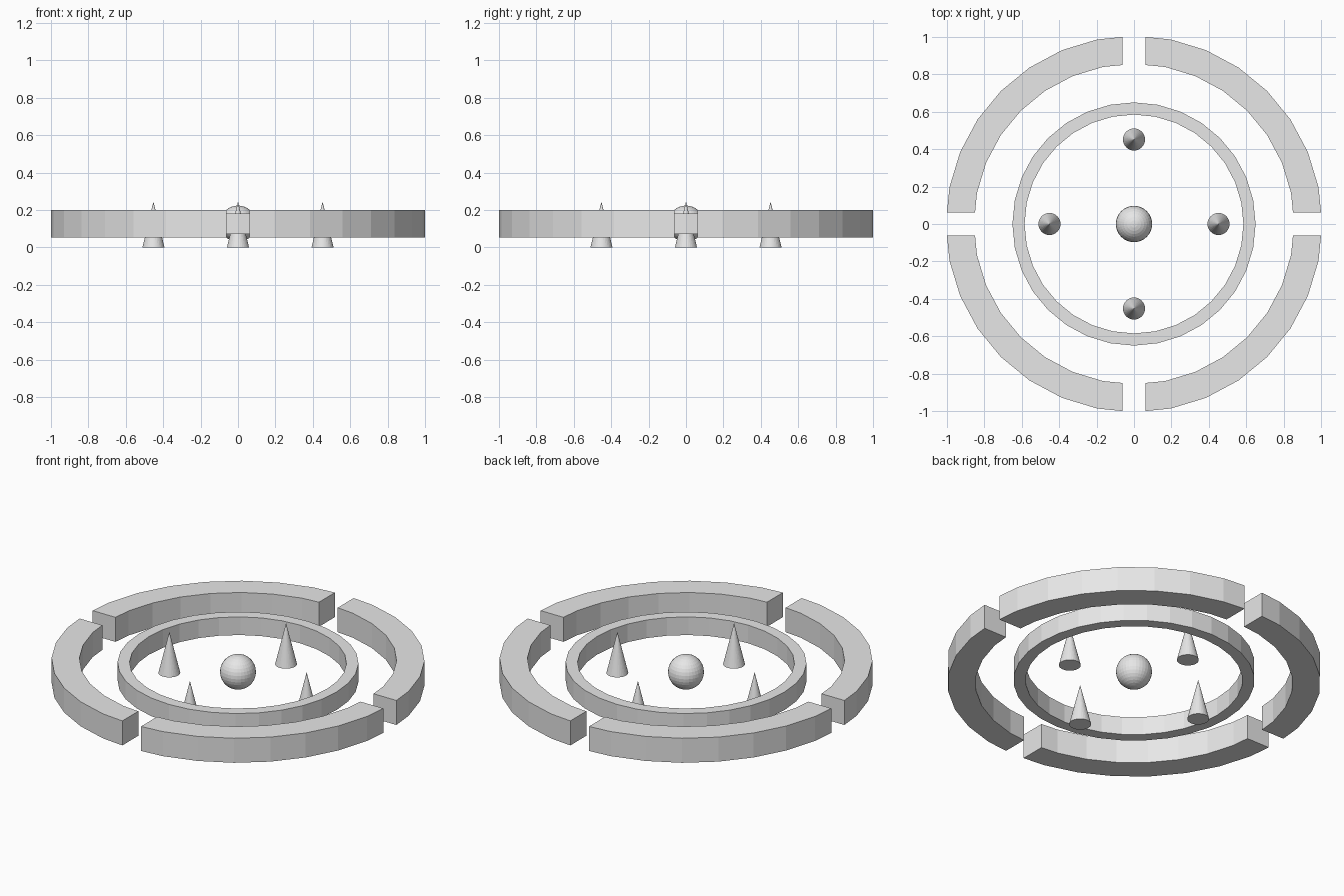
import bpy, bmesh, math
from mathutils import Matrix

old = bpy.data.objects.get("Cube")
if old:
    bpy.data.objects.remove(old, do_unlink=True)

SEGMENTS = 32
STEP = 2 * math.pi / SEGMENTS
MID_Z = 0.127          # shared mid height of rings and sphere
GAP = 0.0615           # half width of the gaps in the outer ring

grey = bpy.data.materials.new("light_grey")
grey.use_nodes = True
grey.diffuse_color = (0.8, 0.8, 0.8, 1)
grey.node_tree.nodes["Principled BSDF"].inputs["Base Color"].default_value = (0.8, 0.8, 0.8, 1)


def finish(name, bm):
    bmesh.ops.recalc_face_normals(bm, faces=bm.faces)
    mesh = bpy.data.meshes.new(name)
    bm.to_mesh(mesh)
    bm.free()
    mesh.materials.append(grey)
    obj = bpy.data.objects.new(name, mesh)
    bpy.context.collection.objects.link(obj)
    return obj


def sweep(name, stations, height, closed):
    """Rectangular section through (inner point, outer point) stations."""
    bm = bmesh.new()
    z0, z1 = MID_Z - height / 2, MID_Z + height / 2
    loops = [[bm.verts.new((*p, z)) for p, z in
              ((a, z0), (b, z0), (b, z1), (a, z1))] for a, b in stations]
    pairs = list(zip(loops, loops[1:]))
    if closed:
        pairs.append((loops[-1], loops[0]))
    else:
        bm.faces.new(loops[0])
        bm.faces.new(loops[-1])
    for p, q in pairs:
        for i in range(4):
            j = (i + 1) % 4
            bm.faces.new((p[i], p[j], q[j], q[i]))
    return finish(name, bm)


def polar(r, a):
    return (r * math.cos(a), r * math.sin(a))


# Outer ring: four arcs with straight, parallel-sided gaps
R_IN, R_OUT = 0.856, 1.006
slope = math.tan(STEP / 2)
start = [(r - GAP * slope, GAP) for r in (R_IN, R_OUT)]
end = [(y, x) for x, y in start]
stations = [start]
stations += [(polar(R_IN, i * STEP), polar(R_OUT, i * STEP)) for i in range(1, SEGMENTS // 4)]
stations.append(end)
for k, side in enumerate(("back_left", "back_right", "front_right", "front_left")):
    arc = sweep("outer_arc_" + side, stations, 0.146, False)
    arc.data.transform(Matrix.Rotation(k * math.pi / 2, 4, "Z"))

# Inner ring
sweep("inner_ring",
      [(polar(0.585, i * STEP), polar(0.65, i * STEP)) for i in range(SEGMENTS)],
      0.108, True)

# Central sphere
bm = bmesh.new()
bmesh.ops.create_uvsphere(bm, u_segments=32, v_segments=16, radius=0.097,
                          matrix=Matrix.Translation((0, 0, MID_Z)))
finish("centre_sphere", bm)

# Four spikes around the sphere
CONE_H = 0.245
for k, side in enumerate(("left", "back", "right", "front")):
    x, y = polar(0.452, k * math.pi / 2)
    bm = bmesh.new()
    bmesh.ops.create_cone(bm, cap_ends=True, segments=SEGMENTS, radius1=0.059,
                          radius2=0, depth=CONE_H,
                          matrix=Matrix.Translation((x, y, CONE_H / 2)))
    bmesh.ops.remove_doubles(bm, verts=bm.verts, dist=1e-5)
    finish("spike_" + side, bm)
